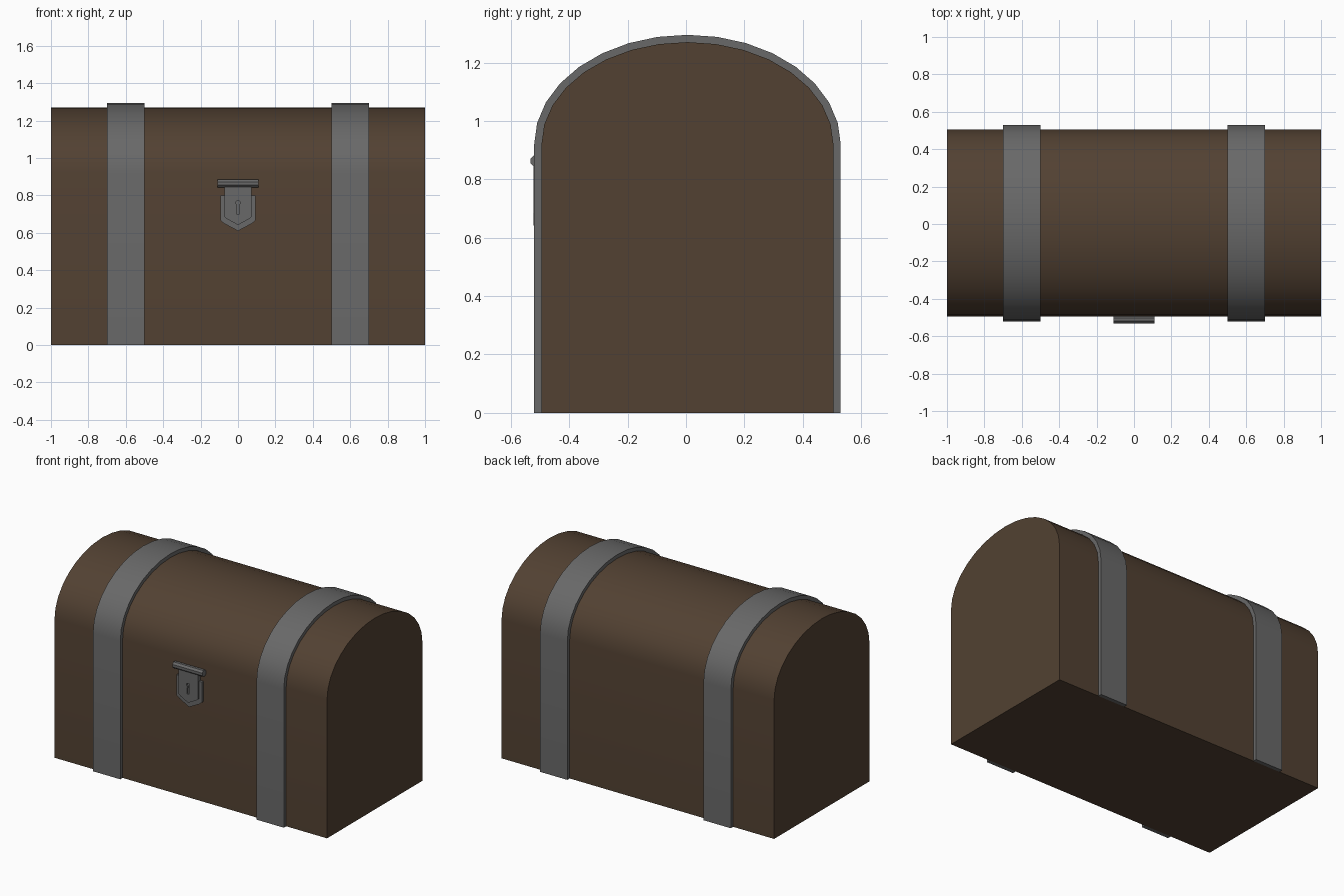
import bpy, bmesh, math
from mathutils import Matrix

if "Cube" in bpy.data.objects:
    bpy.data.objects.remove(bpy.data.objects["Cube"])

CY = 0.005  # chest centre line in y
brown = bpy.data.materials.new("dark_wood")
brown.diffuse_color = (0.085, 0.053, 0.032, 1)
brown.use_nodes = True
brown.node_tree.nodes["Principled BSDF"].inputs["Base Color"].default_value = brown.diffuse_color
iron = bpy.data.materials.new("iron")
iron.diffuse_color = (0.14, 0.14, 0.14, 1)
iron.use_nodes = True
iron.node_tree.nodes["Principled BSDF"].inputs["Base Color"].default_value = iron.diffuse_color


def finish(bm, name, mat, smooth=True):
    bmesh.ops.recalc_face_normals(bm, faces=bm.faces)
    me = bpy.data.meshes.new(name)
    bm.to_mesh(me)
    bm.free()
    ob = bpy.data.objects.new(name, me)
    bpy.context.collection.objects.link(ob)
    me.materials.append(mat)
    if smooth:
        bpy.ops.object.select_all(action='DESELECT')
        ob.select_set(True)
        bpy.context.view_layer.objects.active = ob
        bpy.ops.object.shade_smooth_by_angle(angle=math.radians(30))
    return ob


def extrude(name, pts, offset, mat, smooth=True):
    """Make a prism from a planar outline moved along offset."""
    bm = bmesh.new()
    face = bm.faces.new([bm.verts.new(p) for p in pts])
    new = bmesh.ops.extrude_face_region(bm, geom=[face], use_keep_orig=True)["geom"]
    bmesh.ops.translate(bm, vec=offset, verts=[v for v in new if isinstance(v, bmesh.types.BMVert)])
    return finish(bm, name, mat, smooth)


def arch(x, half, rise):
    """Chest cross-section: straight sides under a 16-sided half ellipse."""
    arc = [(x, CY + half * math.cos(i * math.pi / 16), 0.92 + rise * math.sin(i * math.pi / 16))
           for i in range(17)]
    return [(x, CY + half, 0)] + arc + [(x, CY - half, 0)]


# Chest body with barrel lid
extrude("chest_body", arch(-1, 0.5, 0.35), (2, 0, 0), brown)

# Iron straps wrapped over the chest
for name, x in (("left_strap", -0.7), ("right_strap", 0.5)):
    outline = arch(x, 0.525, 0.375) + arch(x, 0.5, 0.35)[::-1]
    extrude(name, outline, (0.2, 0, 0), iron)


# Latch plates with pointed lower ends
def shield(name, w, top, side, tip, front):
    pts = [(-w, top), (w, top), (w, side), (w * 0.78, side - (side - tip) * 0.3), (0, tip),
           (-w * 0.78, side - (side - tip) * 0.3), (-w, side)]
    return extrude(name, [(x, front, z) for x, z in pts], (0, -0.49 - front, 0), iron, False)


shield("latch_back_plate", 0.093, 0.80, 0.665, 0.61, -0.512)
hasp = shield("latch_hasp", 0.072, 0.86, 0.685, 0.642, -0.523)

# Keyhole cut through the hasp
key = [(0.012 * math.cos(math.radians(a)), 0.76 + 0.012 * math.sin(math.radians(a)))
       for a in range(-60, 241, 30)] + [(-0.008, 0.70), (0.008, 0.70)]
cutter = extrude("keyhole_cutter", [(x, -0.54, z) for x, z in key], (0, 0.03, 0), iron, False)
cutter.hide_render = True
cutter.hide_set(True)
cut = hasp.modifiers.new("keyhole", 'BOOLEAN')
cut.operation = 'DIFFERENCE'
cut.object = cutter

# Hinge pin above the hasp
bm = bmesh.new()
bmesh.ops.create_cone(bm, cap_ends=True, segments=8, radius1=0.0225, radius2=0.0225, depth=0.22,
                      matrix=Matrix.Translation((0, -0.511, 0.863)) @ Matrix.Rotation(math.pi / 2, 4, 'Y')
                      @ Matrix.Rotation(math.pi / 8, 4, 'Z'))
finish(bm, "latch_hinge_pin", iron, False)
